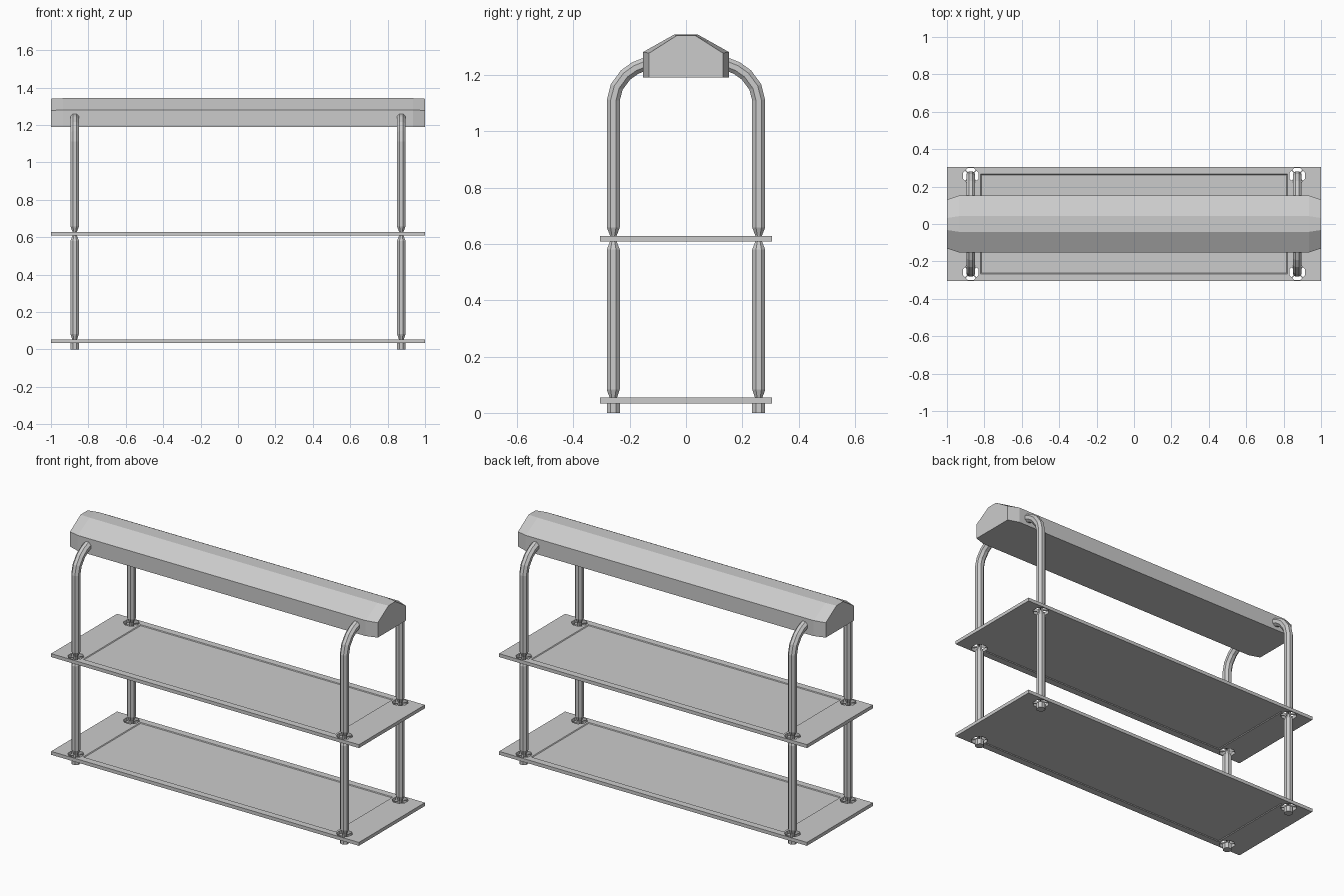
import bpy, bmesh, math
from mathutils import Vector, Matrix

if "Cube" in bpy.data.objects:
    bpy.data.objects.remove(bpy.data.objects["Cube"])

PX, PY = 0.873, 0.258      # post position
HOLE_R = 0.044


def make_object(name, bm):
    bmesh.ops.recalc_face_normals(bm, faces=bm.faces[:])
    me = bpy.data.meshes.new(name)
    bm.to_mesh(me)
    bm.free()
    ob = bpy.data.objects.new(name, me)
    bpy.context.collection.objects.link(ob)
    return ob


def loft(name, rings):
    """Skin closed rings of points and cap both ends."""
    bm = bmesh.new()
    loops = [[bm.verts.new(p) for p in ring] for ring in rings]
    n = len(loops[0])
    for a, b in zip(loops, loops[1:]):
        for i in range(n):
            j = (i + 1) % n
            bm.faces.new((a[i], a[j], b[j], b[i]))
    bm.faces.new(loops[0])
    bm.faces.new(loops[-1])
    return make_object(name, bm)


def add_box(bm, size, matrix):
    bmesh.ops.create_cube(bm, size=1, matrix=matrix @ Matrix.Diagonal((*size, 1)))


# Octagonal post: (y, z, radius), necked where it passes a shelf, bent inward at the top
POST = [(PY, 0, .025), (PY, .034, .025), (PY, .036, .014), (PY, .053, .014),
        (PY, .083, .025), (PY, .58, .025), (PY, .608, .013), (PY, .63, .013),
        (PY, .658, .025), (PY, 1.11, .025), (.246, 1.157, .025), (.214, 1.2, .025),
        (.18, 1.224, .025), (.145, 1.238, .025), (.10, 1.245, .025)]


def post(name, x, side):
    rings = []
    for i, (y, z, r) in enumerate(POST):
        a, b = POST[max(i - 1, 0)], POST[min(i + 1, len(POST) - 1)]
        t = Vector((0, b[0] - a[0], b[1] - a[1])).normalized()
        nrm = Vector((0, t.z, -t.y))
        ring = []
        for k in range(8):
            ang = math.pi / 8 + k * math.pi / 4
            p = Vector((x, y, z)) + r * (math.cos(ang) * Vector((1, 0, 0)) + math.sin(ang) * nrm)
            ring.append((p.x, p.y * side, p.z))
        rings.append(ring)
    loft(name, rings)


# Shelf: thin plate, shallow sunken panel on both faces, a hole round each post
def shelf(name, z):
    bm = bmesh.new()
    add_box(bm, (2, 0.612, 0.02), Matrix.Translation((0, 0, z)))
    bm.normal_update()
    for f in [f for f in bm.faces if abs(f.normal.z) > 0.9]:
        s = 1 if f.normal.z > 0 else -1
        for depth in (0, 0.004):
            bmesh.ops.inset_region(bm, faces=[f], thickness=0.01)
            for v in f.verts:
                v.co = (math.copysign(0.82 - depth, v.co.x),
                        math.copysign(0.266 - depth, v.co.y), z + s * (0.01 - depth))
    ob = make_object(name, bm)

    cut = bmesh.new()
    for sx in (-1, 1):
        for sy in (-1, 1):
            m = Matrix.Translation((sx * PX, sy * PY, z)) @ Matrix.Rotation(math.pi / 8, 4, 'Z')
            bmesh.ops.create_cone(cut, cap_ends=True, segments=8, radius1=HOLE_R,
                                  radius2=HOLE_R, depth=0.1, matrix=m)
    cutter = make_object("hole_cutter", cut)
    cutter.hide_render = True
    mod = ob.modifiers.new("holes", 'BOOLEAN')
    mod.operation = 'DIFFERENCE'
    mod.solver = 'EXACT'
    mod.object = cutter
    bpy.context.view_layer.objects.active = ob
    bpy.ops.object.modifier_apply(modifier=mod.name)
    bpy.data.objects.remove(cutter)

    # Thin spokes holding the posts in the holes
    sp = bmesh.new()
    for sx in (-1, 1):
        for sy in (-1, 1):
            for ang in (math.pi / 4, -math.pi / 4):
                m = Matrix.Translation((sx * PX, sy * PY, z)) @ Matrix.Rotation(ang, 4, 'Z')
                add_box(sp, (0.086, 0.006, 0.01), m)
    make_object(name + "_spokes", sp)


shelf("lower_shelf", 0.044)
shelf("upper_shelf", 0.618)

for sx, lr in ((-1, "left"), (1, "right")):
    for sy, fb in ((-1, "front"), (1, "back")):
        post(f"{fb}_{lr}_post", sx * PX, sy)


# Light hood: house-shaped bar with tapered ends
def hood_ring(x, w, eave, top_w, top):
    half = [(w, 1.19), (w, eave), (top_w, top)]
    return [(x, y, z) for y, z in half] + [(x, -y, z) for y, z in reversed(half)]


END, MID = (0.131, 1.277, 0.032, 1.340), (0.152, 1.281, 0.042, 1.343)
loft("hood", [hood_ring(-1, *END), hood_ring(-0.935, *MID),
              hood_ring(0.935, *MID), hood_ring(1, *END)])
